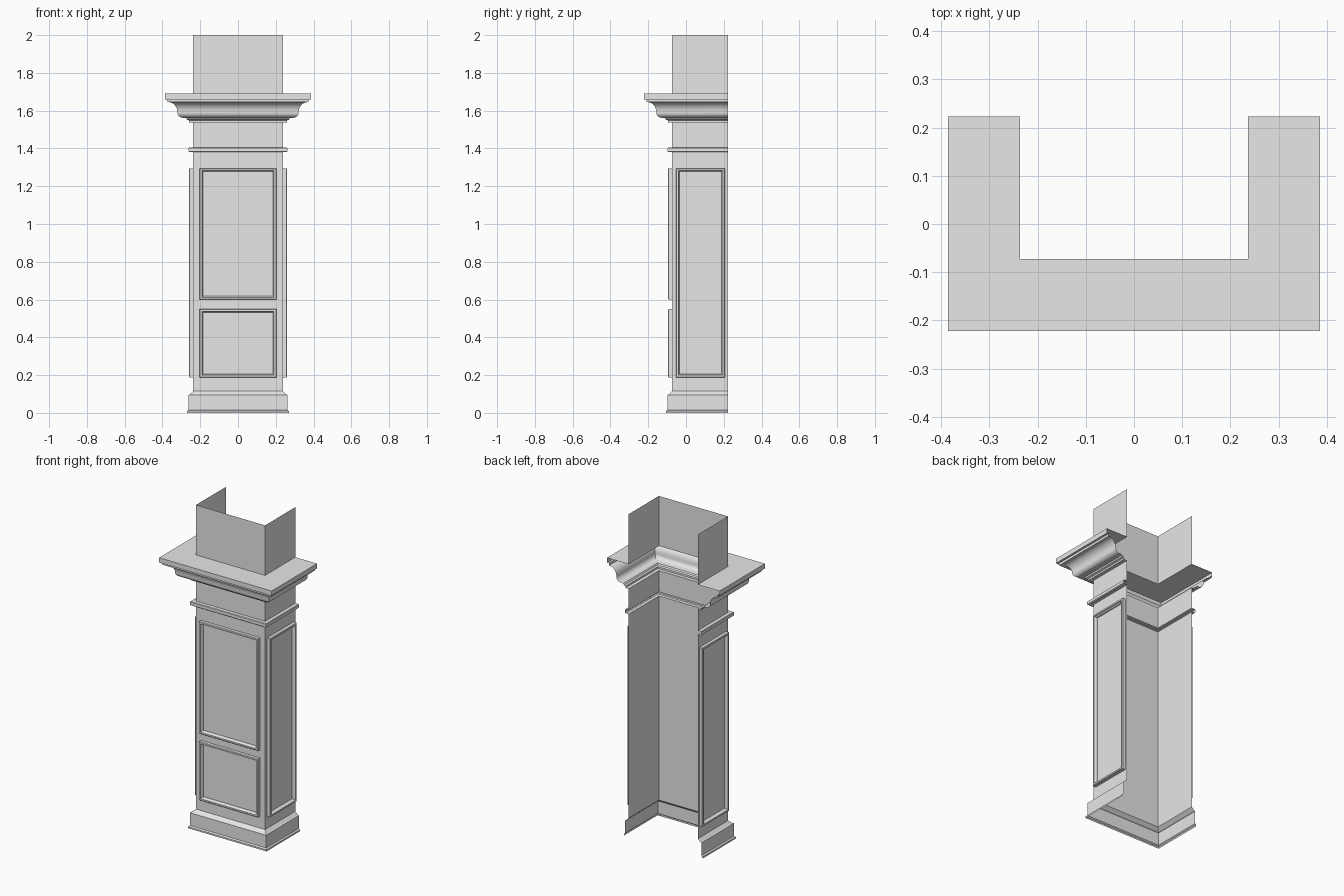
import bpy, bmesh, math
from mathutils import Vector

cube = bpy.data.objects.get("Cube")
if cube:
    bpy.data.objects.remove(cube)

# One painted finish
paint = bpy.data.materials.new("grey paint")
paint.use_nodes = True
colour = (0.8, 0.8, 0.8, 1)
paint.diffuse_color = colour
paint.node_tree.nodes["Principled BSDF"].inputs["Base Color"].default_value = colour

HALF, FRONT, BACK = 0.237, -0.073, 0.223   # shaft half width, front and open back


def finish(name, bm, smooth=False):
    mesh = bpy.data.meshes.new(name)
    bm.to_mesh(mesh)
    bm.free()
    mesh.materials.append(paint)
    ob = bpy.data.objects.new(name, mesh)
    bpy.context.collection.objects.link(ob)
    if smooth:
        bpy.ops.object.select_all(action='DESELECT')
        bpy.context.view_layer.objects.active = ob
        ob.select_set(True)
        bpy.ops.object.shade_smooth_by_angle(angle=math.radians(25))
    return ob


def wrap(name, profile, smooth=False):
    """Sweep (offset, height) points round the two sides and front, back left open."""
    bm = bmesh.new()
    rows = []
    for o, z in profile:
        w, y = HALF + o, FRONT - o
        rows.append([bm.verts.new(p) for p in
                     ((-w, BACK, z), (-w, y, z), (w, y, z), (w, BACK, z))])
    for low, high in zip(rows, rows[1:]):
        for i in range(3):
            bm.faces.new((low[i], low[i + 1], high[i + 1], high[i]))
    return finish(name, bm, smooth)


def arc(cx, cz, rx, rz, start, end, steps=8):
    angles = [math.radians(start + (end - start) * i / steps) for i in range(steps + 1)]
    return [(cx + rx * math.cos(a), cz + rz * math.sin(a)) for a in angles]


def panel(name, origin, across, normal, half, low, high):
    """Raised picture-frame moulding round a flat field."""
    section = ((0, 0), (0, 0.019), (0.003, 0.022), (0.012, 0.022),
               (0.014, 0.014), (0.017, 0.010), (0.018, 0.001))
    origin, across, normal = Vector(origin), Vector(across), Vector(normal)
    up = Vector((0, 0, 1))
    bm = bmesh.new()
    loops = []
    for inset, depth in section:
        w = half - inset
        loops.append([bm.verts.new(origin + across * x + up * z + normal * depth)
                      for x, z in ((-w, low + inset), (w, low + inset),
                                   (w, high - inset), (-w, high - inset))])
    for a, b in zip(loops, loops[1:]):
        for i in range(4):
            j = (i + 1) % 4
            bm.faces.new((a[i], a[j], b[j], b[i]))
    bm.faces.new(loops[-1])
    return finish(name, bm)


# Skirting, shaft and necking band
wrap("base_skirting", [(0.032, 0), (0.032, 0.010), (0.024, 0.016), (0.024, 0.095),
                       (0.018, 0.098), (0, 0.115)])
wrap("shaft", [(0, 0.115), (0, 1.38)])
wrap("neck_band", [(0, 1.38), (0.020, 1.38), (0.025, 1.384), (0.025, 1.402),
                   (0.022, 1.405), (0, 1.405)])
wrap("frieze", [(0, 1.405), (0, 1.537)])

# Cornice: fillets, a rounded lower bulge, a hollow upper sweep, then the shelf
crown = [(0, 1.537), (0.022, 1.537), (0.022, 1.548), (0.032, 1.552), (0.037, 1.560), (0.052, 1.562)]
crown += arc(0.052, 1.590, 0.032, 0.028, -90, 0)
crown += arc(0.129, 1.590, 0.045, 0.055, 180, 90)[1:]
crown += [(0.136, 1.645), (0.136, 1.660), (0.149, 1.660)]
wrap("cornice", crown, smooth=True)
wrap("mantel_shelf", [(0.149, 1.660), (0.149, 1.690), (0, 1.690)])
wrap("upper_breast", [(0, 1.690), (0, 2.0)])

# Framed panels
for name, low, high in (("front_upper_panel", 0.6, 1.295), ("front_lower_panel", 0.188, 0.55)):
    panel(name, (0, FRONT, 0), (1, 0, 0), (0, -1, 0), 0.203, low, high)
for name, s in (("left_panel", 1), ("right_panel", -1)):
    panel(name, (s * HALF, 0.077, 0), (0, s, 0), (s, 0, 0), 0.130, 0.188, 1.295)
